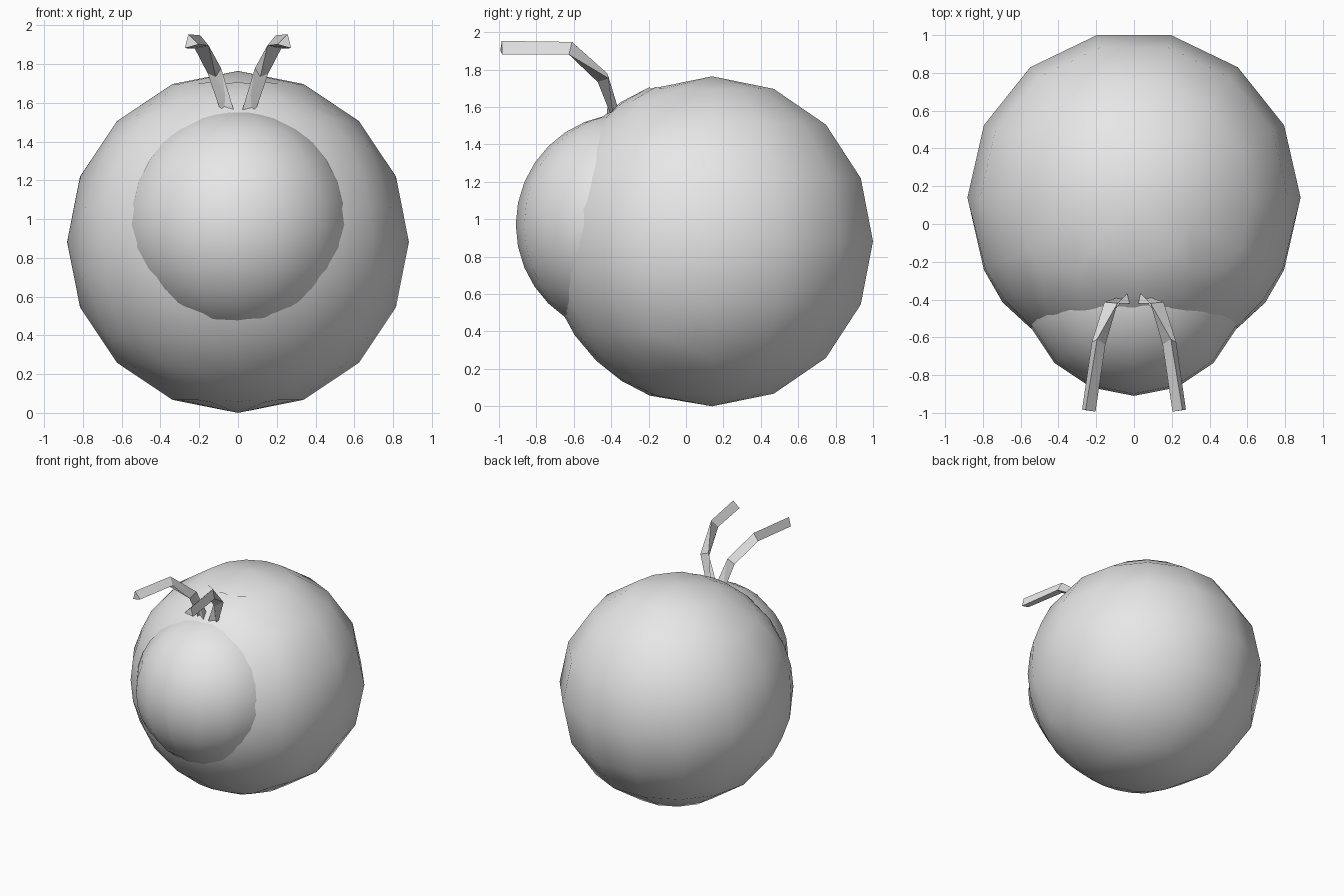
import bpy, bmesh, math
from mathutils import Vector, Matrix

if "Cube" in bpy.data.objects:
    bpy.data.objects.remove(bpy.data.objects["Cube"])

grey = bpy.data.materials.new("plain grey")
grey.diffuse_color = (0.8, 0.8, 0.8, 1)
grey.use_nodes = True
grey.node_tree.nodes["Principled BSDF"].inputs["Base Color"].default_value = grey.diffuse_color


def make_object(name, bm, smooth):
    bmesh.ops.recalc_face_normals(bm, faces=bm.faces)
    for f in bm.faces:
        f.smooth = smooth
    mesh = bpy.data.meshes.new(name)
    bm.to_mesh(mesh)
    bm.free()
    mesh.materials.append(grey)
    obj = bpy.data.objects.new(name, mesh)
    bpy.context.collection.objects.link(obj)
    return obj


def sphere(segments, rings, radius):
    """Sphere at the origin, turned so that a column of vertices lies on +x."""
    bm = bmesh.new()
    bmesh.ops.create_uvsphere(bm, u_segments=segments, v_segments=rings, radius=radius)
    v = next(v for v in bm.verts if math.hypot(v.co.x, v.co.y) > 0.1)
    turn = Matrix.Rotation(-math.atan2(v.co.y, v.co.x), 3, 'Z')
    bmesh.ops.rotate(bm, verts=bm.verts, cent=(0, 0, 0), matrix=turn)
    return bm


# Round body, with the front shell refined and rounded out
R = 0.882
bm = sphere(14, 8, R)
front = {e for f in bm.faces if f.calc_center_median().y < -0.3 for e in f.edges}
bmesh.ops.subdivide_edges(bm, edges=list(front), cuts=1, use_grid_fill=True)
for v in bm.verts:
    if v.co.length < R - 0.003:
        v.co = v.co.normalized() * 0.89
bmesh.ops.triangulate(bm, faces=[f for f in bm.faces if len(f.verts) > 4])
bmesh.ops.translate(bm, verts=bm.verts, vec=(0, 0.14, R))
make_object("body", bm, True)

# Head, half sunk into the body
bm = sphere(16, 16, 0.595)
bmesh.ops.translate(bm, verts=bm.verts, vec=(0, -0.315, 0.97))
make_object("head", bm, True)


# Bent antennae with a triangular cross-section
def antenna(name, side):
    path = [Vector(p) for p in ((0.035, -0.385, 1.53), (0.12, -0.435, 1.755),
                                (0.19, -0.625, 1.908), (0.245, -0.987, 1.912))]
    bm = bmesh.new()
    rings = []
    for i, p in enumerate(path):
        d_in = (p - path[max(i - 1, 0)]).normalized()
        d_out = (path[min(i + 1, 3)] - p).normalized()
        tangent = (d_in + d_out).normalized()
        across = tangent.cross(Vector((0, -0.5, 1))).normalized()
        if across.x < 0:
            across = -across
        up = across.cross(tangent).normalized()
        if up.z < 0:
            up = -up
        ring = []
        for a in (70, 190, 310):
            t = math.radians(a)
            q = p + (across * math.cos(t) + up * math.sin(t)) * 0.043
            ring.append(bm.verts.new((q.x * side, q.y, q.z)))
        rings.append(ring)
    for a, b in zip(rings, rings[1:]):
        for k in range(3):
            n = (k + 1) % 3
            bm.faces.new((a[k], a[n], b[n], b[k]))
    bm.faces.new(rings[0])
    bm.faces.new(rings[-1])
    make_object(name, bm, False)


antenna("right_antenna", 1)
antenna("left_antenna", -1)
